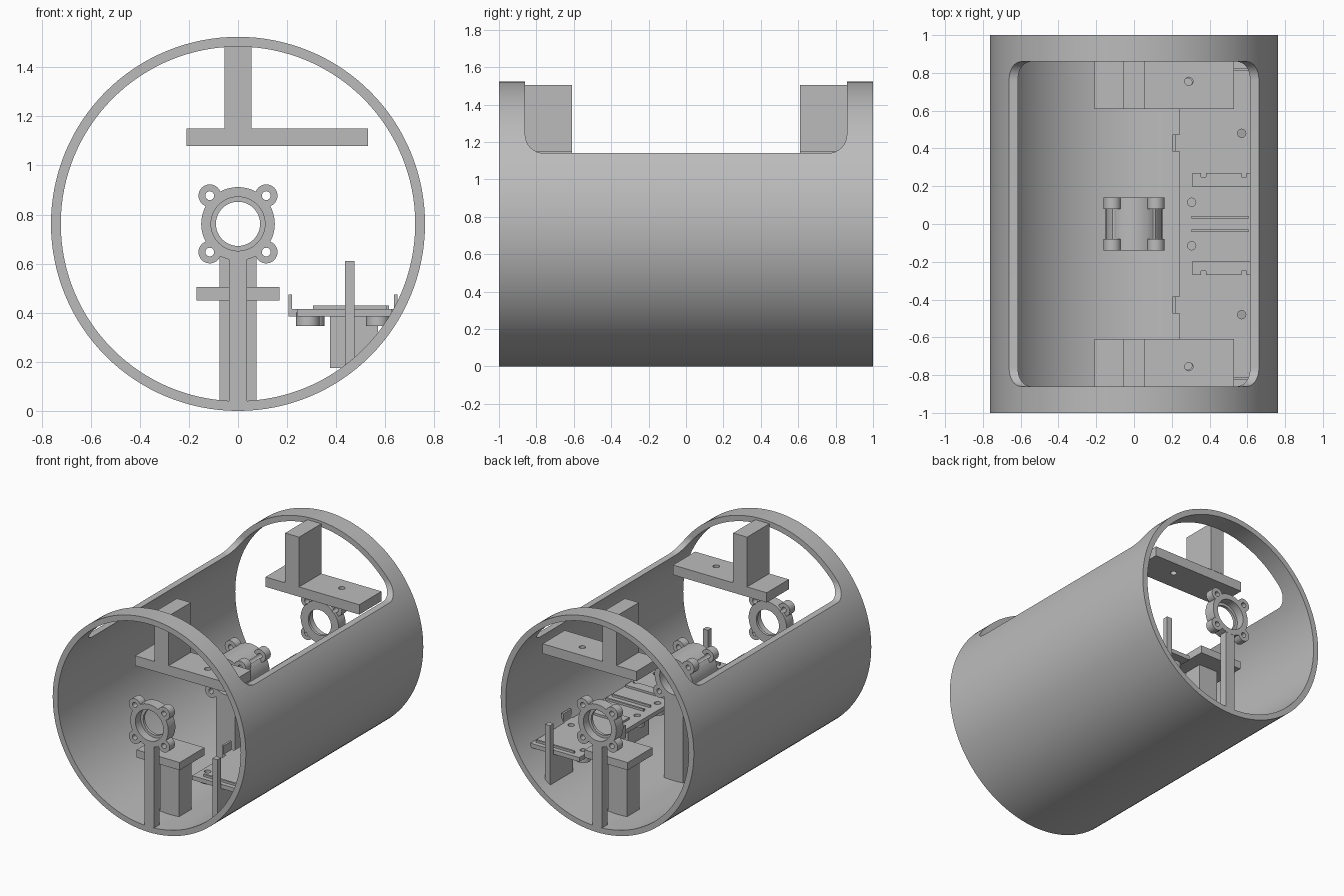
import bpy, bmesh, math
from mathutils import Matrix

if "Cube" in bpy.data.objects:
    bpy.data.objects.remove(bpy.data.objects["Cube"], do_unlink=True)

R_OUT, R_IN = 0.762, 0.722
AXIS_Z = R_OUT

grey = bpy.data.materials.new("plain_grey")
grey.use_nodes = True
grey.diffuse_color = (0.5, 0.5, 0.5, 1)
grey.node_tree.nodes["Principled BSDF"].inputs["Base Color"].default_value = (0.5, 0.5, 0.5, 1)


def finish(name, bm):
    bmesh.ops.recalc_face_normals(bm, faces=bm.faces)
    mesh = bpy.data.meshes.new(name)
    bm.to_mesh(mesh)
    bm.free()
    mesh.materials.append(grey)
    obj = bpy.data.objects.new(name, mesh)
    bpy.context.collection.objects.link(obj)
    return obj


def box(name, x, y, z):
    """Box from (low, high) pairs."""
    bm = bmesh.new()
    bmesh.ops.create_cube(bm, size=1)
    for v in bm.verts:
        for i, (lo, hi) in enumerate((x, y, z)):
            v.co[i] = lo if v.co[i] < 0 else hi
    return finish(name, bm)


def prism(name, points, axis, lo, hi):
    """Extrude a profile along x (points are y, z) or y (points are x, z)."""
    bm = bmesh.new()
    place = lambda a, b: (lo, a, b) if axis == "x" else (a, lo, b)
    face = bm.faces.new([bm.verts.new(place(a, b)) for a, b in points])
    new = bmesh.ops.extrude_face_region(bm, geom=[face])["geom"]
    d = hi - lo
    bmesh.ops.translate(bm, verts=[g for g in new if isinstance(g, bmesh.types.BMVert)],
                        vec=(d, 0, 0) if axis == "x" else (0, d, 0))
    return finish(name, bm)


def cylinder(name, axis, a, b, r, lo, hi, n=32):
    """Cylinder along y (a, b = x, z) or z (a, b = x, y)."""
    bm = bmesh.new()
    bmesh.ops.create_cone(bm, cap_ends=True, segments=n, radius1=r, radius2=r, depth=hi - lo)
    mid = (lo + hi) / 2
    if axis == "y":
        bm.transform(Matrix.Translation((a, mid, b)) @ Matrix.Rotation(math.pi / 2, 4, "X"))
    else:
        bm.transform(Matrix.Translation((a, b, mid)))
    return finish(name, bm)


def combine(obj, tools, operation="DIFFERENCE"):
    for tool in tools:
        mod = obj.modifiers.new("bool", "BOOLEAN")
        mod.operation, mod.solver, mod.object = operation, "EXACT", tool
    bpy.context.view_layer.update()
    mesh = bpy.data.meshes.new_from_object(obj.evaluated_get(bpy.context.evaluated_depsgraph_get()))
    obj.modifiers.clear()
    obj.data = mesh
    for tool in tools:
        bpy.data.objects.remove(tool, do_unlink=True)
    return obj


def smooth(obj):
    bpy.ops.object.select_all(action="DESELECT")
    obj.select_set(True)
    bpy.context.view_layer.objects.active = obj
    bpy.ops.object.shade_smooth_by_angle(angle=math.radians(30))


def span(side, lo, hi):
    return (lo, hi) if side > 0 else (-hi, -lo)


# Tube shell with a rounded window cut out of the top
shell = cylinder("tube_shell", "y", 0, AXIS_Z, R_OUT, -1, 1, 128)
bore = cylinder("bore", "y", 0, AXIS_Z, R_IN, -1.1, 1.1, 128)
window = [(0.86, 1.8), (-0.86, 1.8)]
for cy, start in ((-0.76, math.pi), (0.76, 1.5 * math.pi)):
    for i in range(9):
        t = start + i * math.pi / 16
        window.append((cy + 0.1 * math.cos(t), 1.24 + 0.1 * math.sin(t)))
combine(shell, [bore, prism("window", window, "x", -1, 1)])
smooth(shell)


# Ring holders with four screw lugs
def holder(name, y, lug_spans, counterbores):
    ring = cylinder(name, "y", 0, AXIS_Z, 0.15, *y, 48)
    corners = [(sx * 0.115, AXIS_Z + sz * 0.115) for sx in (-1, 1) for sz in (-1, 1)]
    combine(ring, [cylinder("lug", "y", a, b, 0.046, *s) for a, b in corners for s in lug_spans], "UNION")
    cuts = [cylinder("hole", "y", a, b, 0.018, -1.2, 1.2, 16) for a, b in corners]
    cuts.append(cylinder("through", "y", 0, AXIS_Z, 0.09, -1.2, 1.2, 48))
    cuts += [cylinder("seat", "y", 0, AXIS_Z, 0.11, *s, 48) for s in counterbores]
    combine(ring, cuts)
    smooth(ring)


holder("centre_ring_holder", (-0.14, 0.14), [(-0.14, -0.08), (0.08, 0.14)],
       [(-0.2, -0.08), (0.08, 0.2)])
box("centre_post", (-0.075, 0.075), (-0.14, 0.14), (0.025, 0.635))

for side, end in ((-1, "front"), (1, "back")):
    holder(end + "_ring_holder", span(side, 0.92, 1), [span(side, 0.94, 1)], [span(side, 0.94, 1.1)])
    box(end + "_thin_post", (-0.037, 0.037), span(side, 0.94, 0.999), (0.02, 0.64))

    # Low T stand behind each end ring
    box(end + "_stand_post", (-0.075, 0.075), span(side, 0.63, 0.77), (0.025, 0.45))
    box(end + "_stand_plate", (-0.17, 0.17), span(side, 0.62, 0.9), (0.45, 0.505))

    # Hanging T bracket at each end of the window
    box(end + "_hanger_stem", (-0.055, 0.055), span(side, 0.61, 0.862), (1.15, 1.505))
    plate = box(end + "_hanger_plate", (-0.21, 0.53), span(side, 0.61, 0.86), (1.08, 1.15))
    combine(plate, [cylinder("hole", "z", 0.29, side * 0.755, 0.022, 1, 1.2, 24)])

    # Upright strip and rib beside the tray
    box(end + "_upright", (0.435, 0.475), span(side, 0.87, 0.91), (0.18, 0.61))
    box(end + "_tray_rib", (0.435, 0.475), span(side, 0.65, 0.87), (0.18, 0.385))

    # Tray clips, raised blocks and rails
    box(end + "_inner_clip", (0.205, 0.22), span(side, 0.385, 0.475), (0.385, 0.475))
    box(end + "_inner_clip_foot", (0.22, 0.24), span(side, 0.385, 0.475), (0.385, 0.415))
    box(end + "_outer_clip", (0.635, 0.65), span(side, 0.385, 0.475), (0.385, 0.475))
    box(end + "_outer_clip_foot", (0.625, 0.635), span(side, 0.385, 0.475), (0.385, 0.415))
    block = box(end + "_raised_block", (0.31, 0.615), span(side, 0.195, 0.27), (0.415, 0.43))
    combine(block, [box("notch", (x, x + 0.025), span(side, 0.25, 0.3), (0.4, 0.5))
                    for x in (0.355, 0.57)])
    for y in (0.035, 0.82):
        box(end + "_rail", (0.305, 0.605), span(side, y - 0.007, y + 0.007), (0.415, 0.43))

# Tray with bosses underneath and drilled holes
tray = box("tray", (0.24, 0.625), (-0.86, 0.86), (0.385, 0.415))
spots = [(x, s * y) for x, y in ((0.57, 0.48), (0.305, 0.115), (0.285, 0.75)) for s in (-1, 1)]
combine(tray, [cylinder("boss", "z", x, y, 0.048, 0.345, 0.4) for x, y in spots], "UNION")
combine(tray, [cylinder("hole", "z", x, y, 0.022, 0.3, 0.5, 24) for x, y in spots])
smooth(tray)

# Tray support reaching down to the curved wall
prism("tray_support", [(0.375, 0.385), (0.375, 0.175), (0.44, 0.175), (0.5, 0.22),
                       (0.57, 0.28), (0.57, 0.385)], "y", -0.12, 0.12)
